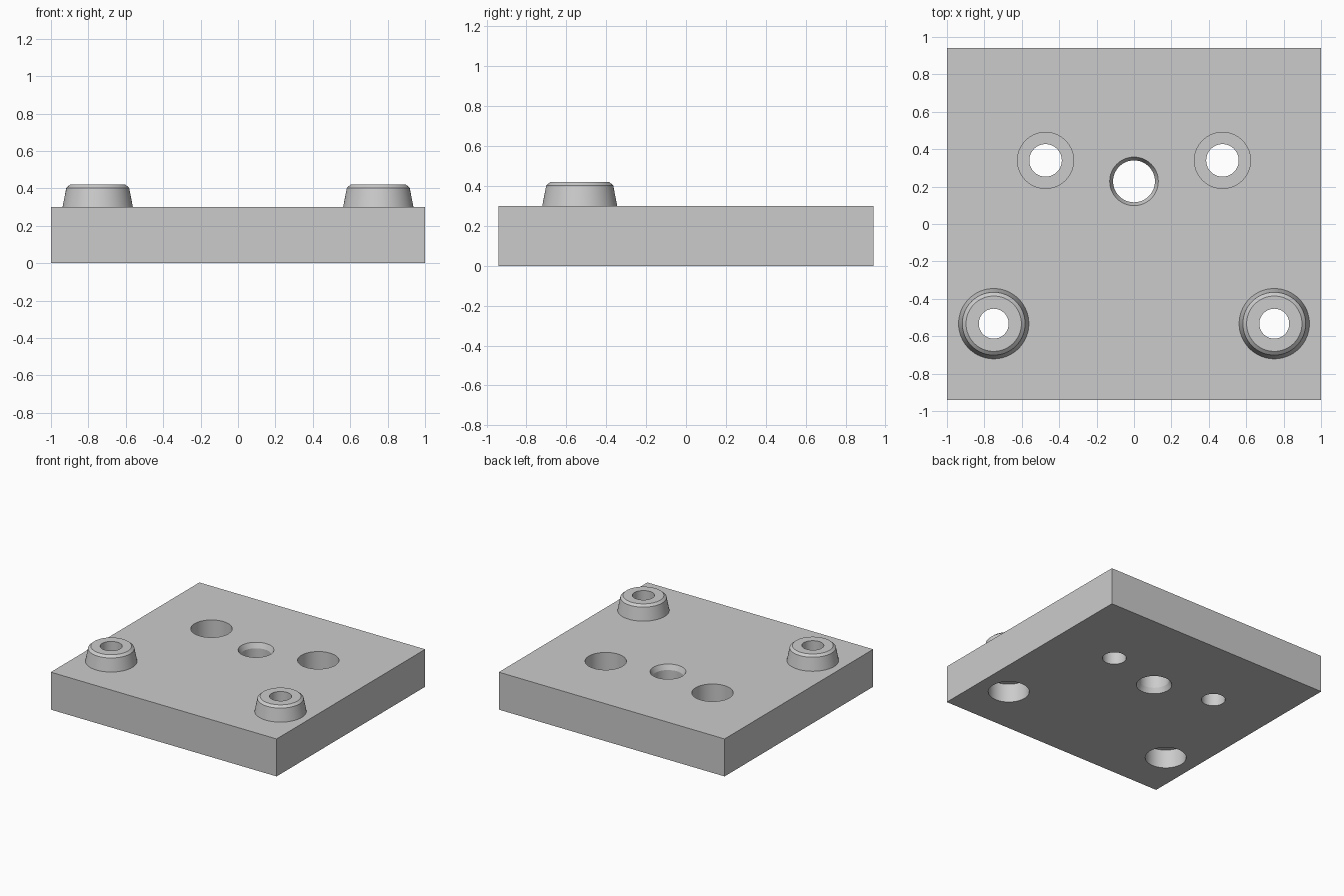
import bpy
import bmesh
import math

default = bpy.data.objects.get("Cube")
if default:
    bpy.data.objects.remove(default, do_unlink=True)

WIDTH, DEPTH, THICK, TOP = 2.0, 1.88, 0.30, 0.42
SEGMENTS = 64

grey = bpy.data.materials.new("plain grey")
grey.use_nodes = True
colour = (0.6, 0.6, 0.6, 1)
grey.diffuse_color = colour
grey.node_tree.nodes["Principled BSDF"].inputs["Base Color"].default_value = colour


def add_object(name, bm):
    bmesh.ops.recalc_face_normals(bm, faces=bm.faces[:])
    mesh = bpy.data.meshes.new(name)
    bm.to_mesh(mesh)
    bm.free()
    mesh.materials.append(grey)
    obj = bpy.data.objects.new(name, mesh)
    bpy.context.collection.objects.link(obj)
    return obj


def lathe(name, x, y, profile):
    """Solid of revolution from (radius, z) points, closed by flat caps."""
    bm = bmesh.new()
    rings = []
    for r, z in profile:
        angles = [math.tau * i / SEGMENTS for i in range(SEGMENTS)]
        rings.append([bm.verts.new((x + r * math.cos(a), y + r * math.sin(a), z)) for a in angles])
    for low, high in zip(rings, rings[1:]):
        for i in range(SEGMENTS):
            j = (i + 1) % SEGMENTS
            bm.faces.new((low[i], low[j], high[j], high[i]))
    bm.faces.new(rings[0])
    bm.faces.new(rings[-1])
    return add_object(name, bm)


def combine(target, tool, operation):
    """Apply a boolean and discard the tool."""
    mod = target.modifiers.new(operation.title(), "BOOLEAN")
    mod.operation = operation
    mod.solver = "EXACT"
    mod.object = tool
    bpy.ops.object.select_all(action="DESELECT")
    bpy.context.view_layer.objects.active = target
    target.select_set(True)
    bpy.ops.object.modifier_apply(modifier=mod.name)
    bpy.data.objects.remove(tool, do_unlink=True)


# Flat rectangular plate
bm = bmesh.new()
bmesh.ops.create_cube(bm, size=1)
for v in bm.verts:
    v.co = (v.co.x * WIDTH, v.co.y * DEPTH, (v.co.z + 0.5) * THICK)
plate = add_object("base_plate", bm)

for side in (-1, 1):
    # Tapered boss with a chamfered rim, bored through and counterbored from below
    x, y = side * 0.75, -0.533
    boss = lathe("boss", x, y, [(0.188, 0.2), (0.188, THICK), (0.168, 0.403), (0.148, TOP)])
    combine(plate, boss, "UNION")
    bore = lathe("boss_bore", x, y, [(0.15, -0.1), (0.15, 0.15), (0.08, 0.15), (0.08, 0.5)])
    combine(plate, bore, "DIFFERENCE")

    # Rear screw hole, counterbored from above
    hole = lathe("screw_hole", side * 0.473, 0.34,
                 [(0.087, -0.1), (0.087, 0.15), (0.15, 0.15), (0.15, 0.5)])
    combine(plate, hole, "DIFFERENCE")

# Central through hole with a chamfer at both ends
centre = lathe("centre_hole", 0, 0.228,
               [(0.13, -0.1), (0.13, 0), (0.112, 0.04),
                (0.112, THICK - 0.04), (0.13, THICK), (0.13, 0.5)])
combine(plate, centre, "DIFFERENCE")

# Smooth round walls, crisp edges
bpy.ops.object.select_all(action="DESELECT")
plate.select_set(True)
bpy.context.view_layer.objects.active = plate
bpy.ops.object.shade_smooth_by_angle(angle=math.radians(15))
